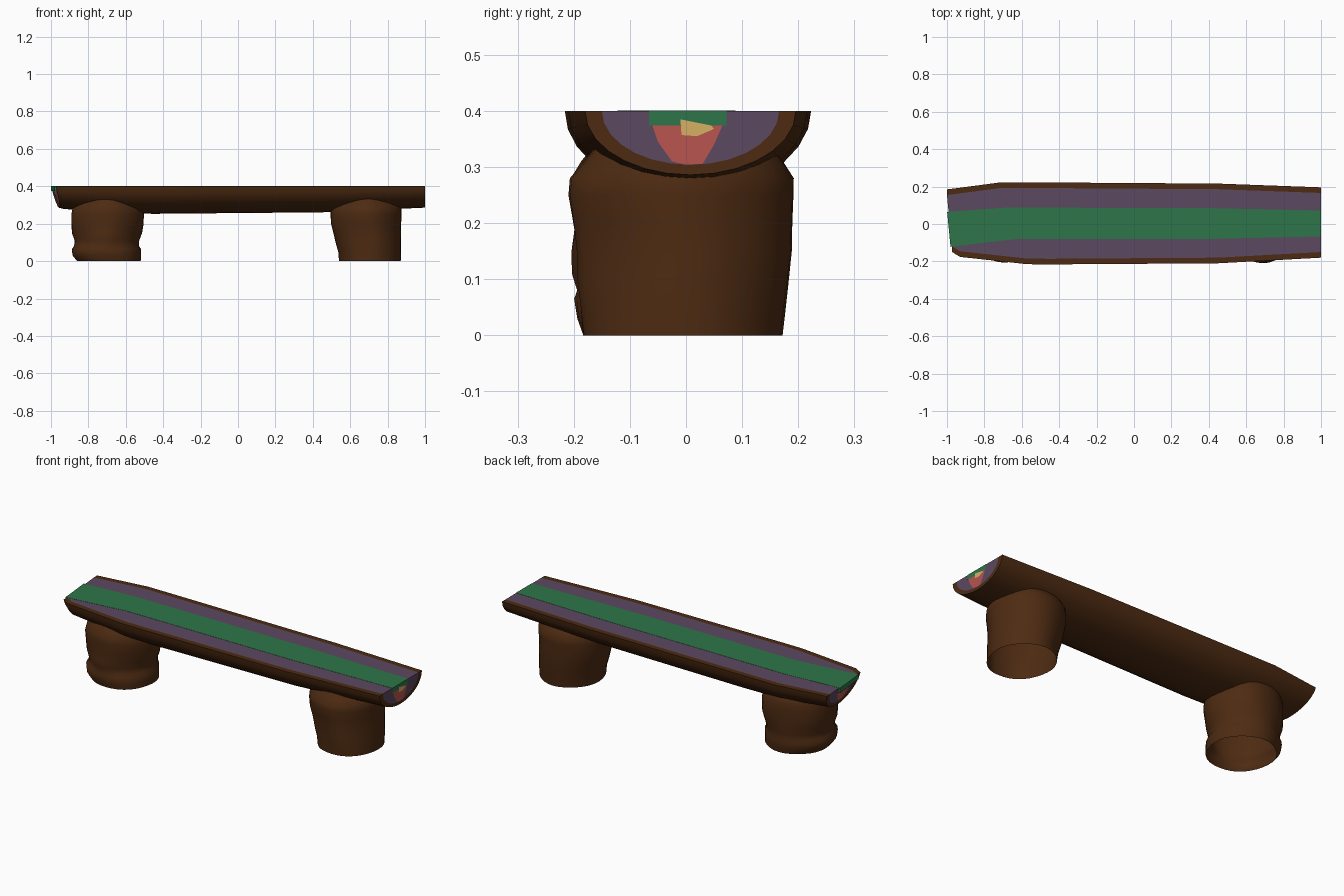
import bpy, bmesh, math

if "Cube" in bpy.data.objects:
    bpy.data.objects.remove(bpy.data.objects["Cube"])

def material(name, rgb):
    m = bpy.data.materials.new(name)
    m.diffuse_color = (*rgb, 1)
    m.use_nodes = True
    m.node_tree.nodes["Principled BSDF"].inputs["Base Color"].default_value = m.diffuse_color
    return m

BARK = material("bark", (0.075, 0.024, 0.006))
WOOD = material("wood", (0.107, 0.065, 0.117))
STRIPE = material("stripe", (0.027, 0.178, 0.065))
CORE = material("core", (0.48, 0.09, 0.08))
PITH = material("pith", (0.68, 0.43, 0.13))

TOP = 0.4
SEG = 14
# log stations: x, skew of x across the width, lean of x with depth, y centre, half width, depth
STATIONS = [(-0.987, -0.013, 0.03, 0.018, 0.167, 0.115),
            (-0.93, 0.0, 0.0, 0.009, 0.185, 0.121),
            (-0.64, -0.07, 0.0, 0.004, 0.219, 0.143),
            (-0.45, 0.0, 0.0, 0.003, 0.219, 0.147),
            (0.45, 0.0, 0.0, 0.003, 0.213, 0.139),
            (1.0, 0.0, 0.0, 0.008, 0.188, 0.114)]

def arc(station, inset=0.0, grow=0.0):
    """Half-ellipse across the log, from front edge under to back edge."""
    x, skew, lean, yc, hw, d = station
    pts = []
    for i in range(SEG + 1):
        a = math.pi * i / SEG
        c, s = -math.cos(a), math.sin(a)
        pts.append((x + grow + skew * c + lean * s,
                    yc + (hw - inset) * c, TOP - (d - inset * 0.6) * s))
    return pts

def make(name, verts, faces, mat, smooth=None):
    me = bpy.data.meshes.new(name)
    me.from_pydata(verts, [], faces)
    bm = bmesh.new()
    bm.from_mesh(me)
    bmesh.ops.recalc_face_normals(bm, faces=bm.faces)
    bm.to_mesh(me)
    bm.free()
    me.materials.append(mat)
    ob = bpy.data.objects.new(name, me)
    bpy.context.collection.objects.link(ob)
    if smooth:
        bpy.context.view_layer.objects.active = ob
        ob.select_set(True)
        bpy.ops.object.shade_smooth_by_angle(angle=math.radians(smooth))
        ob.select_set(False)
    return ob

def loft(name, rings, mat, smooth=None, caps=True):
    """Skin closed rings of equal length into a solid."""
    n = len(rings[0])
    verts = [p for r in rings for p in r]
    faces = [(k * n + i, k * n + (i + 1) % n, (k + 1) * n + (i + 1) % n, (k + 1) * n + i)
             for k in range(len(rings) - 1) for i in range(n)]
    if caps:
        faces += [tuple(range(n)), tuple(range((len(rings) - 1) * n, len(rings) * n))]
    return make(name, verts, faces, mat, smooth)

# bark trough and the half-round wood filling it
RIM = 0.03
n = SEG + 1
bark_rings = [arc(s) + arc(s, RIM)[::-1] for s in STATIONS]
bark = loft("log_bark", bark_rings, BARK, caps=False)
bm = bmesh.new()
bm.from_mesh(bark.data)
bm.verts.ensure_lookup_table()
for base in (0, (len(STATIONS) - 1) * 2 * n):
    for i in range(SEG):
        bm.faces.new([bm.verts[base + j] for j in (i, i + 1, 2 * n - 2 - i, 2 * n - 1 - i)])
bmesh.ops.recalc_face_normals(bm, faces=bm.faces)
bm.to_mesh(bark.data)
bm.free()
bpy.context.view_layer.objects.active = bark
bark.select_set(True)
bpy.ops.object.shade_smooth_by_angle(angle=math.radians(35))
bark.select_set(False)
loft("log_wood", [arc(s, RIM) for s in STATIONS], WOOD)

# coloured plank running along the flat top
stripe_edges = [(-0.981, -0.999, -0.122, 0.065), (-0.63, -0.68, -0.08, 0.088),
                (0.4, 0.4, -0.08, 0.085), (1.001, 1.001, -0.066, 0.072)]
loft("top_stripe", [[(xf, yf, TOP + 0.001), (xb, yb, TOP + 0.001),
                     (xb, yb, 0.374), (xf, yf, 0.374)]
                    for xf, xb, yf, yb in stripe_edges], STRIPE)

# heartwood patches on both cut ends
def end_patch(name, outline, mat, offset):
    for side in (-1, 1):
        pts = []
        for y, z in outline:
            if side > 0:
                x = 1.0
            else:
                x = -0.987 - 0.013 * (y - 0.018) / 0.137 + 0.03 * (TOP - z) / 0.097
            pts.append((x + side * offset, y, z))
        make(f"{name}_{'right' if side > 0 else 'left'}", pts, [tuple(range(len(pts)))], mat)

end_patch("heartwood", [(-0.06, 0.374), (-0.05, 0.345), (-0.025, 0.31), (0.0, 0.304),
                        (0.03, 0.306), (0.05, 0.34), (0.065, 0.374)], CORE, 0.001)
end_patch("pith", [(-0.01, 0.385), (-0.008, 0.357), (0.02, 0.355), (0.05, 0.368), (0.045, 0.374)],
          PITH, 0.0015)

# stump legs: rows of z, x min, x max, y min, y max, with knots pushed out of the bark
def stump(name, rows, knots):
    sides = 32
    rings = []
    for z, x0, x1, y0, y1 in rows:
        ring = []
        for i in range(sides):
            a = math.tau * i / sides
            k = 1 + 0.012 * math.sin(5 * a + 9 * z)
            for ka, kz, wa, wz, h in knots:
                da = (a - math.radians(ka) + math.pi) % math.tau - math.pi
                k += h * math.exp(-(da / wa) ** 2 - ((z - kz) / wz) ** 2)
            ring.append(((x0 + x1) / 2 + (x1 - x0) / 2 * k * math.cos(a),
                         (y0 + y1) / 2 + (y1 - y0) / 2 * k * math.sin(a), z))
        rings.append(ring)
    loft(name, rings, BARK, smooth=50, caps=False)

stump("stump_left", [(0.0, -0.86, -0.52, -0.185, 0.165), (0.03, -0.885, -0.52, -0.195, 0.172),
                     (0.065, -0.89, -0.52, -0.195, 0.175), (0.08, -0.878, -0.53, -0.185, 0.172),
                     (0.11, -0.875, -0.53, -0.185, 0.175), (0.15, -0.89, -0.515, -0.19, 0.18),
                     (0.2, -0.893, -0.507, -0.195, 0.185), (0.25, -0.893, -0.505, -0.205, 0.185),
                     (0.285, -0.885, -0.51, -0.2, 0.185), (0.31, -0.87, -0.525, -0.185, 0.175),
                     (0.335, -0.85, -0.545, -0.165, 0.155)],
      [(265, 0.12, 0.35, 0.05, 0.12), (60, 0.21, 0.25, 0.05, 0.06)])
stump("stump_right", [(0.0, 0.54, 0.87, -0.185, 0.17), (0.05, 0.535, 0.87, -0.187, 0.176),
                      (0.1, 0.52, 0.87, -0.19, 0.182), (0.15, 0.508, 0.87, -0.192, 0.188),
                      (0.2, 0.495, 0.87, -0.2, 0.19), (0.25, 0.493, 0.873, -0.208, 0.193),
                      (0.28, 0.495, 0.873, -0.205, 0.194), (0.31, 0.51, 0.86, -0.18, 0.175),
                      (0.335, 0.53, 0.84, -0.16, 0.155)],
      [(350, 0.07, 0.2, 0.03, 0.02), (285, 0.1, 0.2, 0.08, 0.04), (240, 0.17, 0.15, 0.06, -0.04)])
